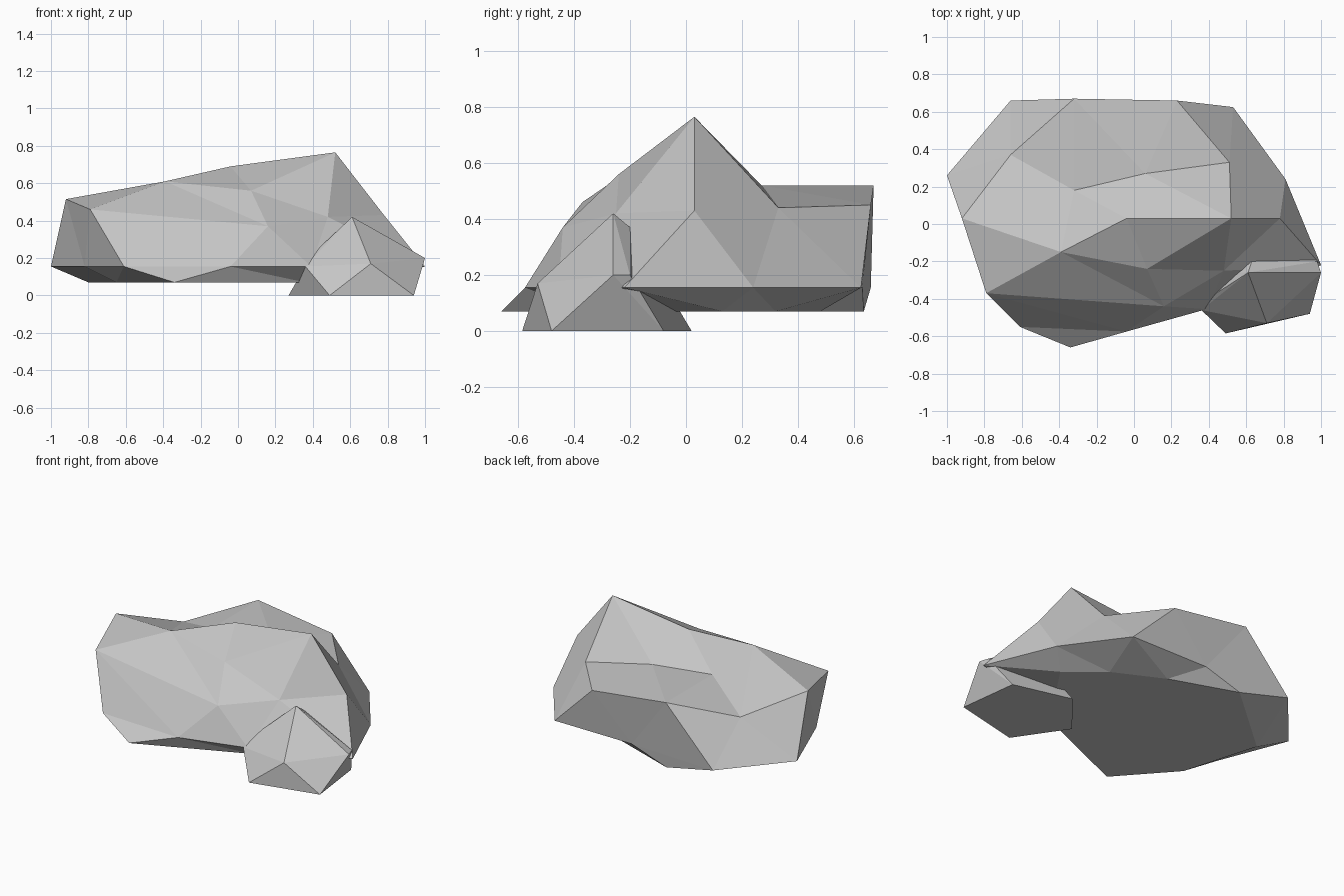
import bpy, bmesh
from mathutils import Vector
from mathutils.geometry import delaunay_2d_cdt

cube = bpy.data.objects.get("Cube")
if cube:
    bpy.data.objects.remove(cube)

# Single stone colour
stone = bpy.data.materials.new("stone grey")
stone.use_nodes = True
grey = (0.56, 0.56, 0.56, 1)
stone.diffuse_color = grey
bsdf = next(n for n in stone.node_tree.nodes if n.type == "BSDF_PRINCIPLED")
bsdf.inputs["Base Color"].default_value = grey
bsdf.inputs["Roughness"].default_value = 0.9


def finish(bm, name):
    """Turn a bmesh into a flat-shaded stone object."""
    bmesh.ops.recalc_face_normals(bm, faces=bm.faces[:])
    mesh = bpy.data.meshes.new(name)
    bm.to_mesh(mesh)
    bm.free()
    mesh.materials.append(stone)
    obj = bpy.data.objects.new(name, mesh)
    bpy.context.scene.collection.objects.link(obj)
    return obj


def add_sheet(bm, corners, keys, creases):
    """Triangulate named corners in plan, keeping the given crease lines."""
    pairs = [(keys.index(a), keys.index(b))
             for line in creases for a, b in zip(line, line[1:])]
    flat = [corners[k].co.xy for k in keys]
    result = delaunay_2d_cdt(flat, pairs, [], 1, 1e-5)
    tris, source = result[2], result[3]
    for tri in tris:
        bm.faces.new([corners[keys[source[i][0]]] for i in tri])


# Widest outline of the boulder, in order
outline = {
    "A": (-1, .26, .155), "B": (-.92, .03, .515), "C": (-.79, -.37, .46),
    "D": (-.61, -.55, .155), "E": (-.34, -.66, .07), "F": (-.04, -.575, .155),
    "G": (.39, -.455, .155), "H": (1, -.22, .155), "I": (.81, .24, .155),
    "J": (.53, .625, .155), "K": (.23, .66, .45), "L": (-.32, .67, .52),
    "M": (-.66, .66, .155),
}
# Ridge, rear shelf and front slope
crown = {
    "N": (-.66, .37, .4), "O": (-.32, .18, .52), "P": (.06, .27, .52),
    "Q": (.51, .33, .44), "R": (.52, .03, .765), "S": (.78, .03, .43),
    "T": (-.04, .03, .69), "U": (-.39, -.15, .61), "V": (.07, -.24, .56),
    "W": (.48, -.25, .42), "X": (.16, -.44, .37),
}
# Undercut and flat base
base = {
    "a": (.69, .13, .07), "b": (.46, .32, .07), "c": (.14, .48, .07),
    "d": (-.3, .635, .07), "e": (-.8, .2, .07), "f": (-.65, -.31, .07),
    "g": (.36, -.36, .07), "h": (-.04, .63, .155), "i": (-.82, -.2, .155),
}

# Large boulder: upper and lower sheets joined along the outline
bm = bmesh.new()
corners = {k: bm.verts.new(p) for part in (outline, crown, base) for k, p in part.items()}
rim = "".join(outline)
loop = rim + rim[0]
add_sheet(bm, corners, rim + "".join(crown),
          [loop, "BUTRSH", "BNL", "NOPQK", "QR", "CUVWH", "CX", "VXG", "RW", "TV"])
add_sheet(bm, corners, rim + "".join(base),
          [loop, "abcdefEga", "JhM", "AiD"])
finish(bm, "large_boulder")

# Small boulder: faceted hull leaning on the large one
bm = bmesh.new()
for p in [(.61, -.26, .42), (.63, -.2, .37), (.44, -.37, .26), (.36, -.46, .155),
          (.71, -.53, .17), (1, -.26, .2), (.98, -.2, .2),
          (.49, -.585, 0), (.94, -.48, 0), (.89, -.08, 0), (.5, .02, 0), (.27, -.26, 0)]:
    bm.verts.new(Vector(p))
hull = bmesh.ops.convex_hull(bm, input=bm.verts[:])
loose = [v for v in bm.verts if not v.link_faces]
bmesh.ops.delete(bm, geom=loose, context="VERTS")
finish(bm, "small_boulder")
